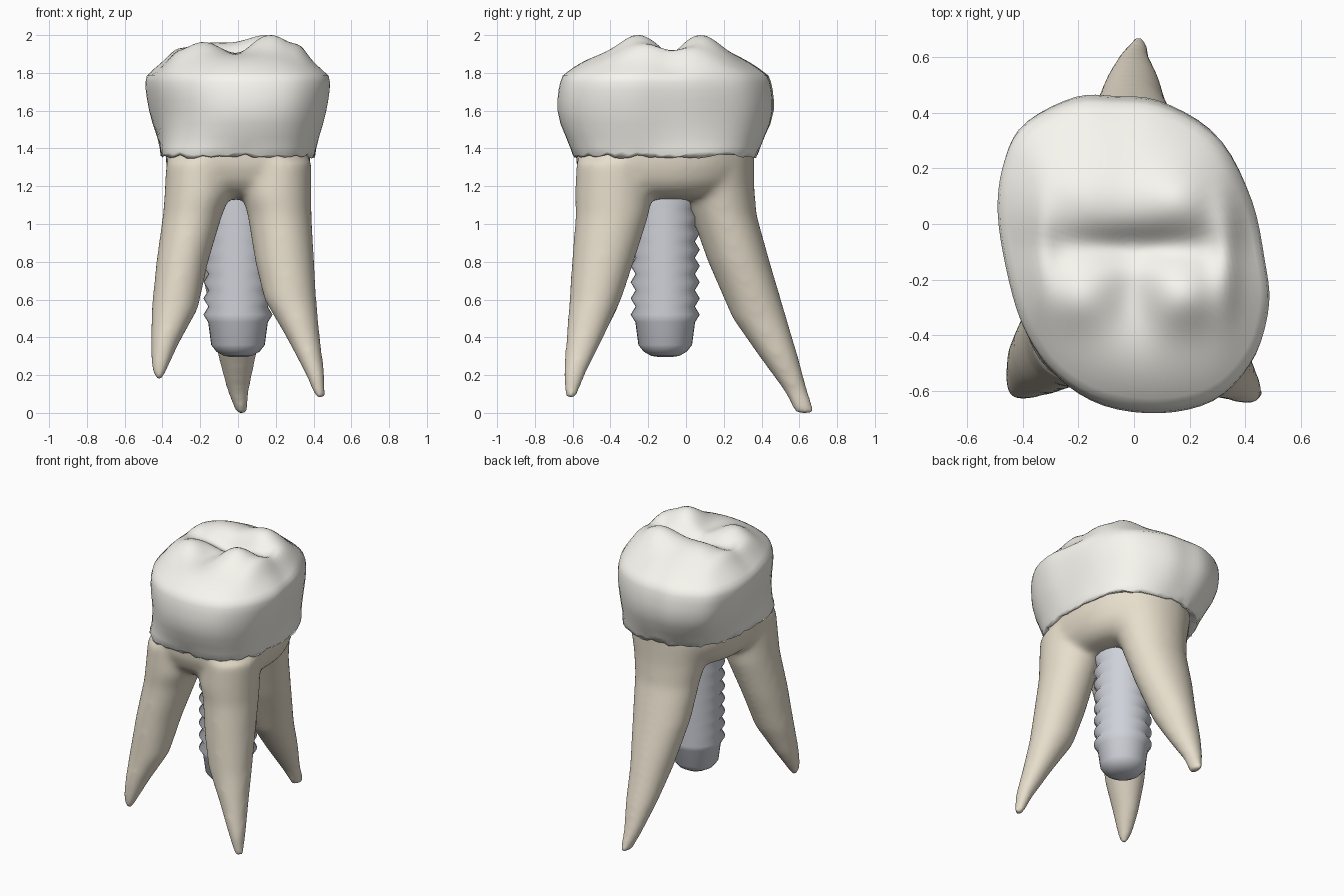
import bpy, bmesh, math, random
from mathutils import Vector
random.seed(4)
SEG = 72
C = Vector((0.0, -0.11))


def material(name, rgb):
    m = bpy.data.materials.new(name)
    m.diffuse_color = (*rgb, 1)
    return m


def loft(bm, rings, cap_start=True, cap_end=True):
    rows = [[bm.verts.new(p) for p in r] for r in rings]
    n = len(rows[0])
    for a, b in zip(rows, rows[1:]):
        for i in range(n):
            j = (i + 1) % n
            bm.faces.new((a[i], a[j], b[j], b[i]))
    if cap_start:
        bm.faces.new(rows[0][::-1])
    if cap_end:
        bm.faces.new(rows[-1])


def finish(name, bm, mat):
    bmesh.ops.recalc_face_normals(bm, faces=bm.faces[:])
    me = bpy.data.meshes.new(name)
    bm.to_mesh(me)
    bm.free()
    me.materials.append(mat)
    ob = bpy.data.objects.new(name, me)
    bpy.context.collection.objects.link(ob)
    me.polygons.foreach_set("use_smooth", [True] * len(me.polygons))
    return ob


# Skewed plan outline of the crown, as a closed smooth curve
PLAN = [Vector(p) for p in (
    (0.47, -0.13), (0.42, 0.1), (0.3, 0.32), (0.1, 0.44), (-0.07, 0.46), (-0.22, 0.455),
    (-0.4, 0.36), (-0.47, 0.22), (-0.49, 0.05), (-0.46, -0.16), (-0.4, -0.37), (-0.29, -0.54),
    (-0.12, -0.65), (0.1, -0.68), (0.3, -0.63), (0.43, -0.49), (0.485, -0.3))]


def plan_point(t):
    n = len(PLAN)
    i = int(t * n)
    u = t * n - i
    a, b, c, d = (PLAN[(i + k) % n] for k in (-1, 0, 1, 2))
    return 0.5 * (2 * b + (c - a) * u + (2 * a - 5 * b + 4 * c - d) * u * u
                  + (3 * b - a - 3 * c + d) * u ** 3)


OUT = [plan_point(i / SEG) - C for i in range(SEG)]


def neck_point(d, a, b, back=2.4):
    # squarish at the front, rounder at the back
    n = 3.1 if d.y < 0 else back
    d = d.normalized()
    return d * (abs(d.x / a) ** n + abs(d.y / b) ** n) ** (-1 / n)


def gauss(x, y, cx, cy, rx, ry):
    return math.exp(-((x - cx) / rx) ** 2 - ((y - cy) / ry) ** 2)


# Biting surface: dome, four cusps, side ridges and grooves
def top_height(x, y, s):
    h = 0.17 * (1 - s ** 3.2)
    for cx, cy, rx, ry, k in ((-0.21, -0.27, 0.12, 0.11, 0.055), (0.18, -0.26, 0.14, 0.12, 0.085),
                              (0.17, 0.09, 0.16, 0.13, 0.09), (-0.18, 0.1, 0.18, 0.13, 0.04)):
        h += k * gauss(x, y, cx, cy, rx, ry)
    h += (0.05 if x > 0 else 0.035) * gauss(abs(x), y, 0.33, -0.1, 0.05, 0.22)
    h -= 0.065 * gauss(x, y, 0, -0.08, 0.28, 0.065)
    h -= 0.045 * gauss(x, y, 0, -0.26, 0.09, 0.15)
    return h


# Crown
rings = []
for z, w, sx, sy, k in ((1.4, 0, 1, 1, 0.8), (1.358, 0, 1, 1, 0.985), (1.372, 0, 1, 1, 1.0),
                        (1.41, 0.25, 0.91, 0.97, 1), (1.46, 0.52, 0.92, 0.98, 1),
                        (1.53, 0.85, 0.94, 0.993, 1), (1.6, 1, 0.96, 1, 1), (1.66, 1, 0.983, 1, 1),
                        (1.71, 1, 0.997, 0.99, 1), (1.75, 1, 1, 0.975, 1), (1.785, 1, 0.985, 0.952, 1)):
    ring = []
    for d in OUT:
        p = neck_point(d, 0.41, 0.49).lerp(Vector((d.x * sx, d.y * sy)), w) * k + C
        jag = random.uniform(-0.012, 0.012) if 1.355 < z < 1.38 else 0
        ring.append((p.x, p.y, z + jag))
    rings.append(ring)
cap = []
for i in range(1, 27):
    s = 0.97 * (1 - i / 26.5)
    cap.append([(d.x * s, d.y * s * 0.97 + C.y, top_height(d.x * s, d.y * s * 0.97 + C.y, s)) for d in OUT])
peak = max(p[2] for r in cap for p in r)
rings += [[(x, y, 1.775 + 0.225 * h / peak) for x, y, h in r] for r in cap]
bm = bmesh.new()
loft(bm, rings, cap_start=False)
finish("crown", bm, material("enamel", (0.93, 0.92, 0.86)))

# Roots: z, centre x, centre y, radius x, radius y
ROOTS = [
    [(1.34, -0.2, -0.37, 0.18, 0.21), (1.15, -0.215, -0.385, 0.175, 0.205), (1.05, -0.24, -0.39, 0.158, 0.195),
     (0.8, -0.295, -0.44, 0.138, 0.165), (0.55, -0.335, -0.49, 0.124, 0.128),
     (0.36, -0.39, -0.545, 0.074, 0.088), (0.25, -0.413, -0.58, 0.05, 0.054), (0.175, -0.42, -0.6, 0.024, 0.024)],
    [(1.34, 0.21, -0.37, 0.18, 0.21), (1.15, 0.205, -0.385, 0.185, 0.205), (1.05, 0.22, -0.39, 0.17, 0.195),
     (0.8, 0.247, -0.44, 0.157, 0.165), (0.6, 0.277, -0.48, 0.139, 0.138),
     (0.4, 0.345, -0.535, 0.09, 0.1), (0.2, 0.41, -0.592, 0.052, 0.06), (0.073, 0.438, -0.61, 0.028, 0.03)],
    [(1.36, 0, 0.14, 0.29, 0.222), (1.2, 0, 0.165, 0.25, 0.197), (1.05, 0, 0.2, 0.22, 0.174),
     (0.8, -0.01, 0.28, 0.192, 0.164), (0.5, -0.01, 0.39, 0.134, 0.144), (0.3, -0.005, 0.49, 0.102, 0.104),
     (0.12, 0, 0.58, 0.06, 0.064), (-0.008, 0.02, 0.635, 0.028, 0.056)]]
bm = bmesh.new()
for root in ROOTS:
    loft(bm, [[(cx + rx * math.cos(a), cy + ry * math.sin(a), z)
               for a in (math.tau * i / 28 for i in range(28))] for z, cx, cy, rx, ry in root])
# Trunk that joins the three roots under the crown, tapered in below
trunk = []
for z, k in ((1.13, 0.45), (1.15, 0.72), (1.18, 0.84), (1.23, 0.93), (1.31, 0.99), (1.46, 1)):
    pts = [neck_point(d, 0.385, 0.475, 2.0) * k + C for d in OUT]
    trunk.append([(p.x, p.y, z) for p in pts])
loft(bm, trunk)
roots = finish("roots", bm, material("dentine", (0.8, 0.73, 0.6)))
remesh = roots.modifiers.new("merge", 'REMESH')
remesh.mode = 'VOXEL'
remesh.voxel_size = 0.016
remesh.use_smooth_shade = True
smooth = roots.modifiers.new("soften", 'SMOOTH')
smooth.factor = 0.5
smooth.iterations = 26

# Threaded implant between the roots
profile = [(0.03, 0.295), (0.075, 0.302), (0.115, 0.325), (0.142, 0.36), (0.158, 0.48)]
for i in range(8):
    z = 0.52 + i * 0.086
    profile += [(0.183, z), (0.157, z + 0.043)]
profile += [(0.15, 1.2)]
bm = bmesh.new()
loft(bm, [[(r * math.cos(a), C.y + r * math.sin(a), z)
           for a in (math.tau * i / 32 for i in range(32))] for r, z in profile])
finish("implant_screw", bm, material("titanium", (0.62, 0.64, 0.69)))
